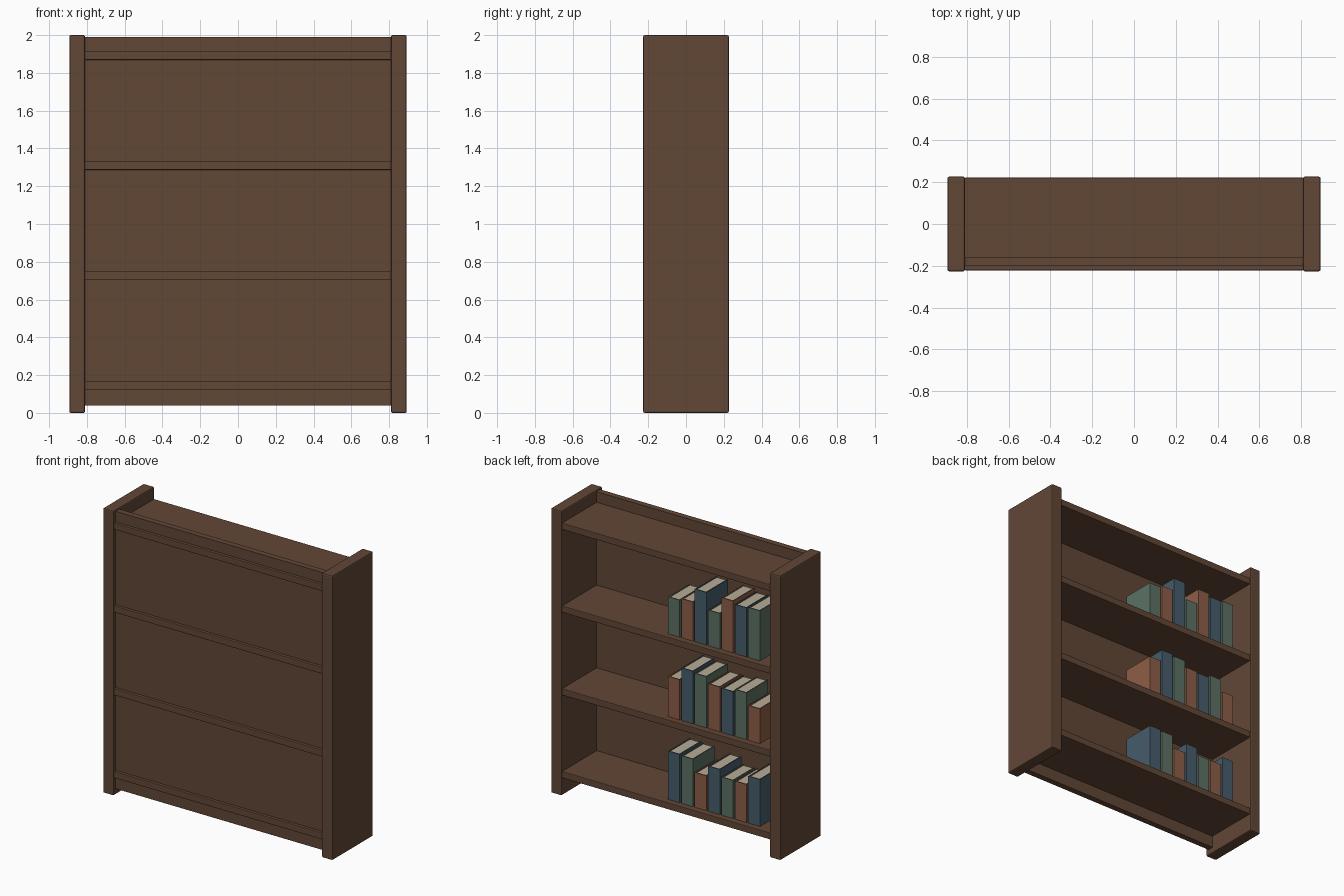
import bpy

cube = bpy.data.objects.get("Cube")
if cube:
    bpy.data.objects.remove(cube, do_unlink=True)


def material(name, rgb):
    m = bpy.data.materials.new(name)
    m.use_nodes = True
    m.diffuse_color = (*rgb, 1)
    m.node_tree.nodes["Principled BSDF"].inputs["Base Color"].default_value = (*rgb, 1)
    return m


WOOD = material("walnut wood", (0.122, 0.063, 0.037))
PAPER = material("cream paper", (0.47, 0.41, 0.31))
GREEN = material("sage green cover", (0.107, 0.165, 0.127))
RUST = material("rust brown cover", (0.266, 0.112, 0.061))
BLUE = material("slate blue cover", (0.061, 0.107, 0.147))


def box(name, x, y, z, mat, bevel=0):
    """Box from (min, max) ranges on each axis."""
    spans = (x, y, z)
    bpy.ops.mesh.primitive_cube_add(size=1, location=[(a + b) / 2 for a, b in spans])
    ob = bpy.context.object
    ob.name = name
    ob.scale = [b - a for a, b in spans]
    bpy.ops.object.transform_apply(location=False, rotation=False, scale=True)
    ob.data.materials.append(mat)
    if bevel:
        mod = ob.modifiers.new("soft edges", "BEVEL")
        mod.width = bevel
        mod.segments = 2
    return ob


def book(name, x, width, z, height, mat):
    """Two cover boards and a spine around a paper block; spine faces +y."""
    back, front, board = -0.06, 0.18, 0.008
    parts = [
        box(name, (x - width, x - width + board), (back, front), (z, z + height), mat),
        box("board", (x - board, x), (back, front), (z, z + height), mat),
        box("spine", (x - width + board, x - board), (front - board, front),
            (z, z + height), mat),
        box("pages", (x - width + board, x - board), (back + 0.006, front - board),
            (z + 0.005, z + height - 0.005), PAPER),
    ]
    bpy.ops.object.select_all(action="DESELECT")
    for p in parts:
        p.select_set(True)
    bpy.context.view_layer.objects.active = parts[0]
    bpy.ops.object.join()


# Carcass: uprights, panel and shelves
INNER, OUTER, DEPTH = 0.81, 0.893, 0.227
box("left_upright", (INNER, OUTER), (-DEPTH, DEPTH), (0, 2), WOOD, 0.008)
box("right_upright", (-OUTER, -INNER), (-DEPTH, DEPTH), (0, 2), WOOD, 0.008)
box("panel", (-INNER, INNER), (-0.202, -0.16), (0.04, 1.99), WOOD)

THICK, PITCH = 0.047, 0.582
tops = [0.17 + i * PITCH for i in range(4)]
for i, top in enumerate(tops):
    box(f"shelf_{i + 1}", (-INNER, INNER), (-0.222, 0.222), (top - THICK, top), WOOD, 0.004)

# Books, from the middle of each shelf towards the right upright
heights = [
    (0.34, 0.335, 0.245, 0.317, 0.268, 0.268, 0.33),
    (0.283, 0.37, 0.36, 0.315, 0.31, 0.33, 0.245),
    (0.26, 0.275, 0.37, 0.25, 0.365, 0.345, 0.352),
]
covers = [(BLUE, GREEN, RUST), (RUST, BLUE, GREEN), (GREEN, RUST, BLUE)]
for row in range(3):
    for i, h in enumerate(heights[row]):
        book(f"book_{row + 1}_{i + 1}", 0.014 - i * 0.104, 0.091, tops[row], h,
             covers[row][i % 3])
